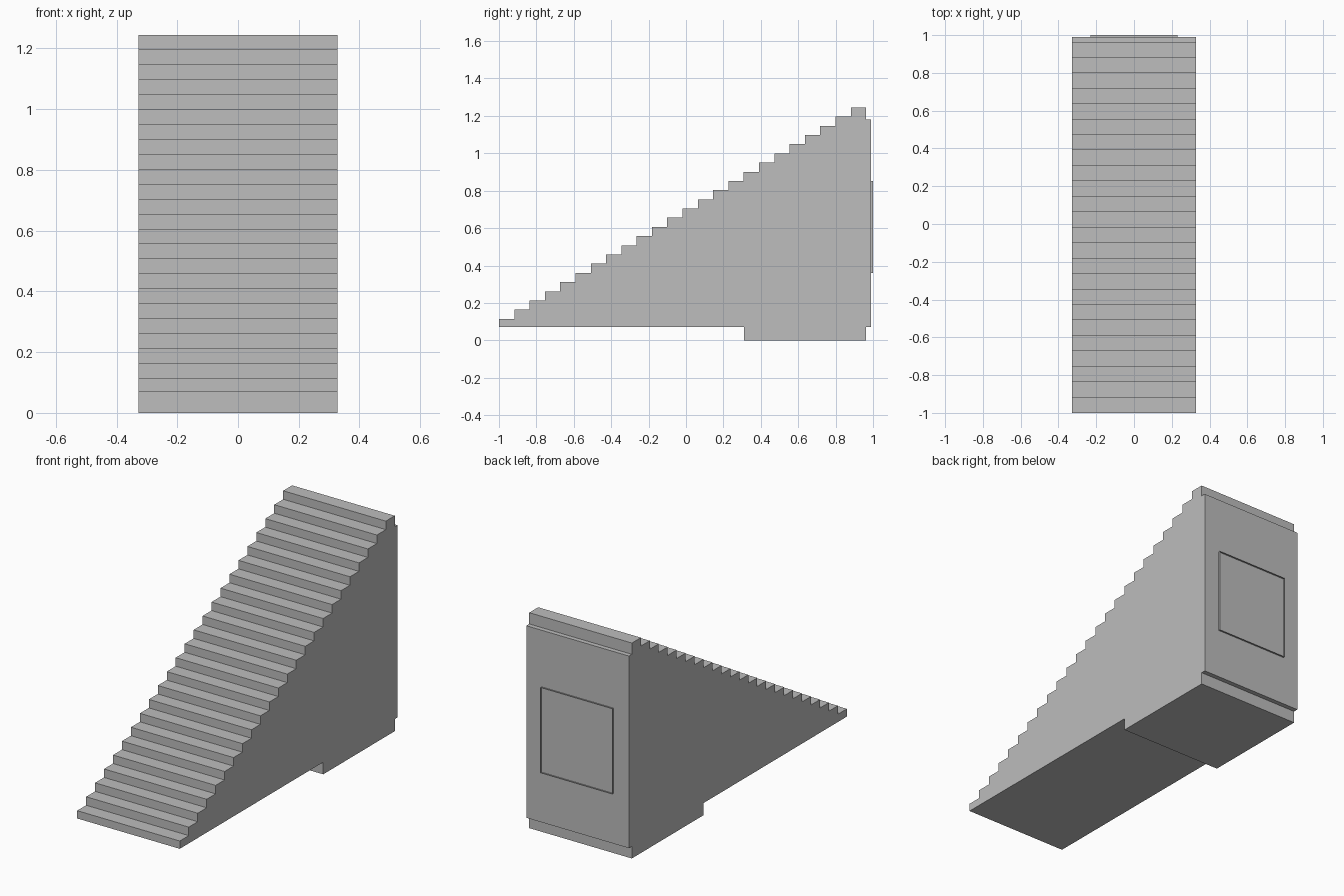
import bpy, bmesh

if "Cube" in bpy.data.objects:
    bpy.data.objects.remove(bpy.data.objects["Cube"])

HALF_W = 0.328            # half width of the staircase
STEPS = 24
Y0, Y1 = -1.0, 0.963      # front of first step, back of last step
BASE_Z, FIRST_Z, TOP_Z = 0.07, 0.115, 1.245

grey = bpy.data.materials.new("stone_grey")
grey.diffuse_color = (0.51, 0.51, 0.51, 1)
grey.use_nodes = True
grey.node_tree.nodes["Principled BSDF"].inputs["Base Color"].default_value = grey.diffuse_color


def finish(name, bm):
    bmesh.ops.recalc_face_normals(bm, faces=bm.faces)
    mesh = bpy.data.meshes.new(name)
    bm.to_mesh(mesh)
    bm.free()
    mesh.materials.append(grey)
    obj = bpy.data.objects.new(name, mesh)
    bpy.context.collection.objects.link(obj)
    return obj


def extrude(name, points, vector):
    """Closed solid from a flat outline pushed along a vector."""
    bm = bmesh.new()
    face = bm.faces.new([bm.verts.new(p) for p in points])
    result = bmesh.ops.extrude_face_region(bm, geom=[face], use_keep_orig=True)
    moved = [g for g in result["geom"] if isinstance(g, bmesh.types.BMVert)]
    bmesh.ops.translate(bm, verts=moved, vec=vector)
    return finish(name, bm)


# Stair body with a stepped top and a deeper foot at the back
run = (Y1 - Y0) / STEPS
rise = (TOP_Z - FIRST_Z) / (STEPS - 1)
profile = [(Y1, 0), (0.31, 0), (0.31, BASE_Z), (Y0, BASE_Z)]
for i in range(STEPS):
    z = FIRST_Z + i * rise
    profile += [(Y0 + i * run, z), (Y0 + (i + 1) * run, z)]
extrude("stair_body", [(-HALF_W, y, z) for y, z in profile], (2 * HALF_W, 0, 0))


# Back wall slab
def rectangle(hx, z0, z1, y):
    return [(-hx, y, z0), (hx, y, z0), (hx, y, z1), (-hx, y, z1)]


extrude("back_wall", rectangle(HALF_W, BASE_Z, 1.18, Y1), (0, 0.99 - Y1, 0))

# Thin raised frame on the back wall
bm = bmesh.new()
face = bm.faces.new([bm.verts.new(p) for p in rectangle(0.23, 0.36, 0.853, 0.99)])
bmesh.ops.inset_individual(bm, faces=[face], thickness=0.022)
bmesh.ops.delete(bm, geom=[face], context="FACES")
result = bmesh.ops.extrude_face_region(bm, geom=bm.faces[:], use_keep_orig=True)
moved = [g for g in result["geom"] if isinstance(g, bmesh.types.BMVert)]
bmesh.ops.translate(bm, verts=moved, vec=(0, 0.01, 0))
finish("back_frame", bm)
